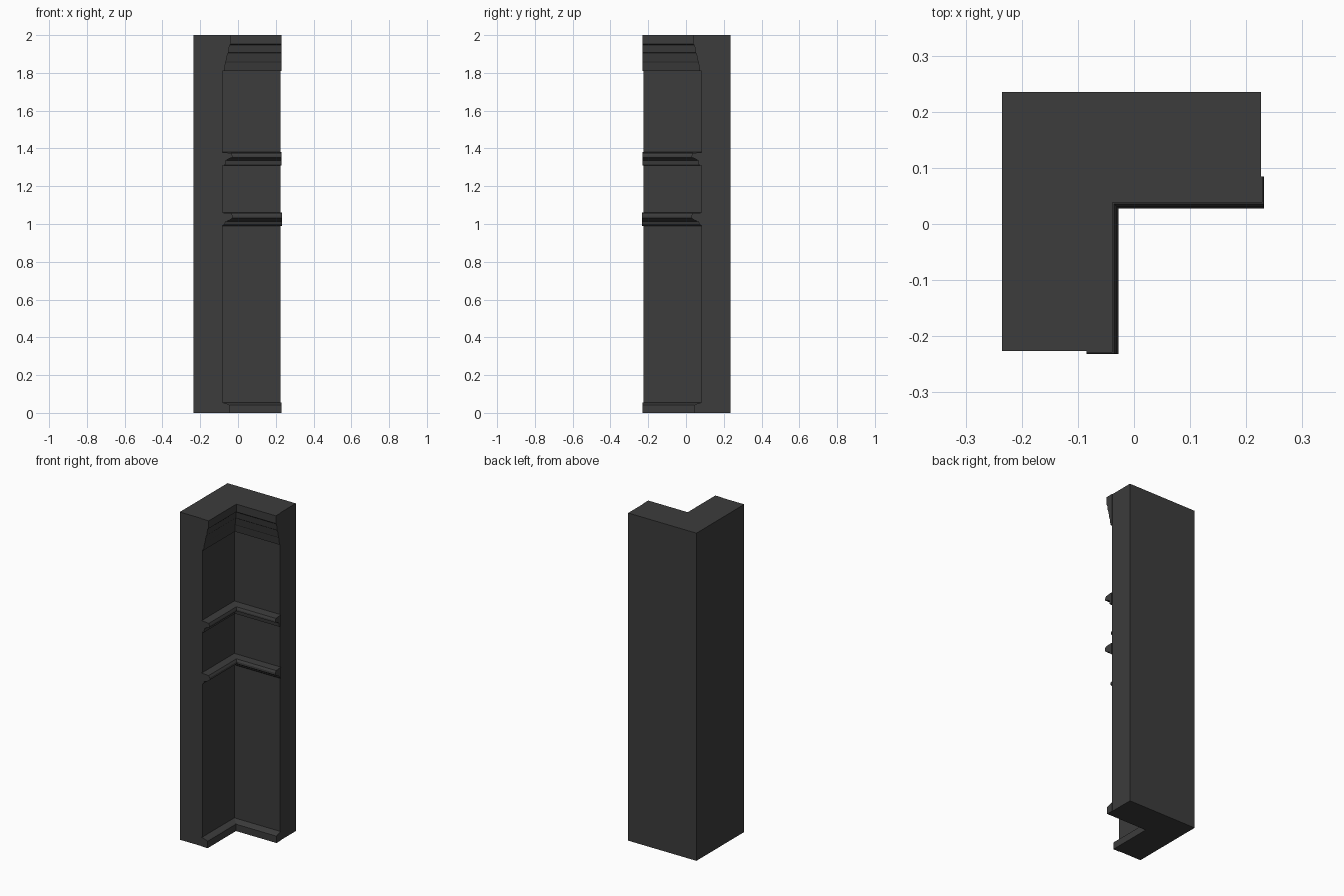
import bpy
import bmesh

if "Cube" in bpy.data.objects:
    bpy.data.objects.remove(bpy.data.objects["Cube"])

OUT = 0.235    # outer faces
FACE = -0.083  # inner wall face, x = FACE and y = -FACE

mat = bpy.data.materials.new("dark_grey")
mat.diffuse_color = (0.045, 0.045, 0.045, 1)
mat.use_nodes = True
mat.node_tree.nodes["Principled BSDF"].inputs["Base Color"].default_value = mat.diffuse_color


def sweep(name, profile, end):
    """Sweep a closed (offset, z) profile around the L with a mitred corner."""
    bm = bmesh.new()
    rings = [
        [bm.verts.new((a, -end, z)) for a, z in profile],
        [bm.verts.new((a, -a, z)) for a, z in profile],
        [bm.verts.new((end, -a, z)) for a, z in profile],
    ]
    n = len(profile)
    for r, s in zip(rings, rings[1:]):
        for i in range(n):
            j = (i + 1) % n
            bm.faces.new((r[i], r[j], s[j], s[i]))
    bm.faces.new(rings[0])
    bm.faces.new(rings[-1][::-1])
    bmesh.ops.recalc_face_normals(bm, faces=bm.faces)
    me = bpy.data.meshes.new(name)
    bm.to_mesh(me)
    bm.free()
    me.materials.append(mat)
    ob = bpy.data.objects.new(name, me)
    bpy.context.collection.objects.link(ob)


def moulding(name, pts, end=0.229):
    back = FACE - 0.002
    sweep(name, [(back, pts[0][1])] + pts + [(back, pts[-1][1])], end)


# L-shaped wall
sweep("corner_wall", [(-OUT, 0), (FACE, 0), (FACE, 2), (-OUT, 2)], 0.226)

# Skirting board
moulding("skirting", [(-0.045, 0), (-0.045, 0.042), (-0.052, 0.046), (FACE, 0.056)])

# Lower rail
moulding("lower_rail", [(FACE, 0.99), (-0.07, 1.0), (-0.066, 1.012), (-0.045, 1.02),
                        (-0.028, 1.032), (-0.028, 1.045), (-0.036, 1.057), (FACE, 1.06)], 0.232)

# Upper rail
moulding("upper_rail", [(FACE, 1.31), (-0.068, 1.312), (-0.065, 1.335), (-0.05, 1.345),
                        (-0.03, 1.352), (-0.03, 1.362), (-0.036, 1.375), (FACE, 1.38)], 0.231)

# Stepped cornice
moulding("cornice", [(-0.073, 1.81), (-0.066, 1.855), (-0.063, 1.86), (-0.055, 1.903),
                     (-0.051, 1.907), (-0.045, 1.947), (-0.038, 1.953), (-0.038, 2.0)])
